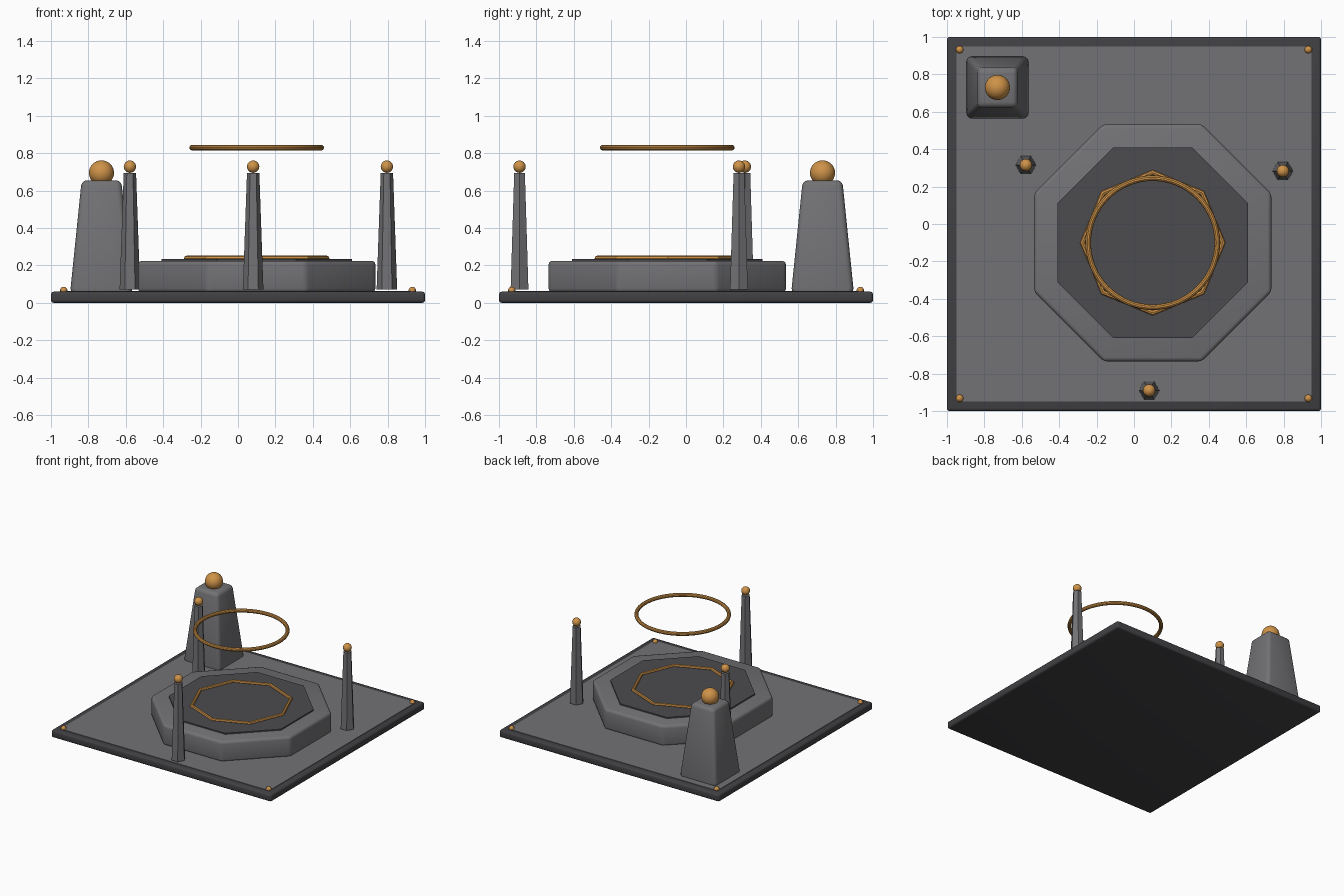
import bpy, math

if "Cube" in bpy.data.objects:
    bpy.data.objects.remove(bpy.data.objects["Cube"])


def mat(name, r, g, b):
    m = bpy.data.materials.new(name)
    m.diffuse_color = (r, g, b, 1)
    m.use_nodes = True
    m.node_tree.nodes["Principled BSDF"].inputs["Base Color"].default_value = m.diffuse_color
    return m


STONE = mat("grey stone", 0.17, 0.17, 0.18)
DARK = mat("dark stone", 0.072, 0.072, 0.078)
EDGE = mat("charcoal edge", 0.052, 0.052, 0.057)
GOLD = mat("gold", 0.62, 0.29, 0.065)


def finish(name, material, bevel=0, segments=3, smooth=True):
    ob = bpy.context.object
    ob.name = name
    ob.data.materials.append(material)
    bpy.ops.object.transform_apply(location=False, rotation=True, scale=True)
    if bevel:
        mod = ob.modifiers.new("bevel", 'BEVEL')
        mod.width, mod.segments = bevel, segments
        mod.limit_method = 'ANGLE'
        bpy.ops.object.modifier_apply(modifier="bevel")
    if smooth:
        bpy.ops.object.shade_smooth_by_angle(angle=math.radians(30))
    return ob


def box(name, half, z0, z1, material, bevel=0):
    bpy.ops.mesh.primitive_cube_add(size=1, location=(0, 0, (z0 + z1) / 2))
    bpy.context.object.scale = (2 * half, 2 * half, z1 - z0)
    finish(name, material, bevel)


def prism(name, sides, r0, r1, x, y, z0, z1, material, turn=0, bevel=0):
    bpy.ops.mesh.primitive_cone_add(vertices=sides, radius1=r0, radius2=r1, depth=z1 - z0,
                                    location=(x, y, (z0 + z1) / 2), rotation=(0, 0, turn))
    finish(name, material, bevel, smooth=bevel > 0)


def ball(name, r, x, y, z, seg=24):
    bpy.ops.mesh.primitive_uv_sphere_add(segments=seg, ring_count=seg // 2, radius=r, location=(x, y, z))
    finish(name, GOLD)


def ring(name, r, tube, z, sides, tube_sides):
    bpy.ops.mesh.primitive_torus_add(major_radius=r, minor_radius=tube, major_segments=sides,
                                     minor_segments=tube_sides, location=(CX, CY, z))
    finish(name, GOLD)


CX, CY = 0.1, -0.1
R = 1 / math.cos(math.pi / 8)  # octagon corner radius per unit of apothem

# Base slab and floor panel
box("base_slab", 1.0, 0.0, 0.06, EDGE, 0.015)
box("floor_panel", 0.95, 0.05, 0.064, STONE)

# Octagonal dais with dark top, inlaid ring and floating ring
prism("dais", 8, 0.635 * R, 0.635 * R, CX, CY, 0.055, 0.225, STONE, math.pi / 8, 0.022)
prism("dais_top", 8, 0.51 * R, 0.51 * R, CX, CY, 0.215, 0.235, DARK, math.pi / 8)
ring("inlay_ring", 0.375, 0.014, 0.238, 8, 8)
ring("floating_ring", 0.345, 0.015, 0.83, 64, 10)

# Slim hexagonal pillars with gold balls
for i, (x, y) in enumerate([(0.796, 0.283), (-0.578, 0.315), (0.081, -0.89)]):
    prism(f"pillar_{i}", 6, 0.055, 0.033, x, y, 0.07, 0.695, STONE, math.pi / 6)
    ball(f"pillar_ball_{i}", 0.033, x, y, 0.728)

# Corner tower
q = math.sqrt(2)
prism("corner_tower", 4, 0.168 * q, 0.106 * q, -0.73, 0.73, 0.05, 0.655, STONE, math.pi / 4, 0.028)
ball("tower_ball", 0.067, -0.73, 0.73, 0.695, 32)

# Corner studs
for sx in (-1, 1):
    for sy in (-1, 1):
        ball("corner_stud", 0.02, sx * 0.932, sy * 0.932, 0.066, 16)
